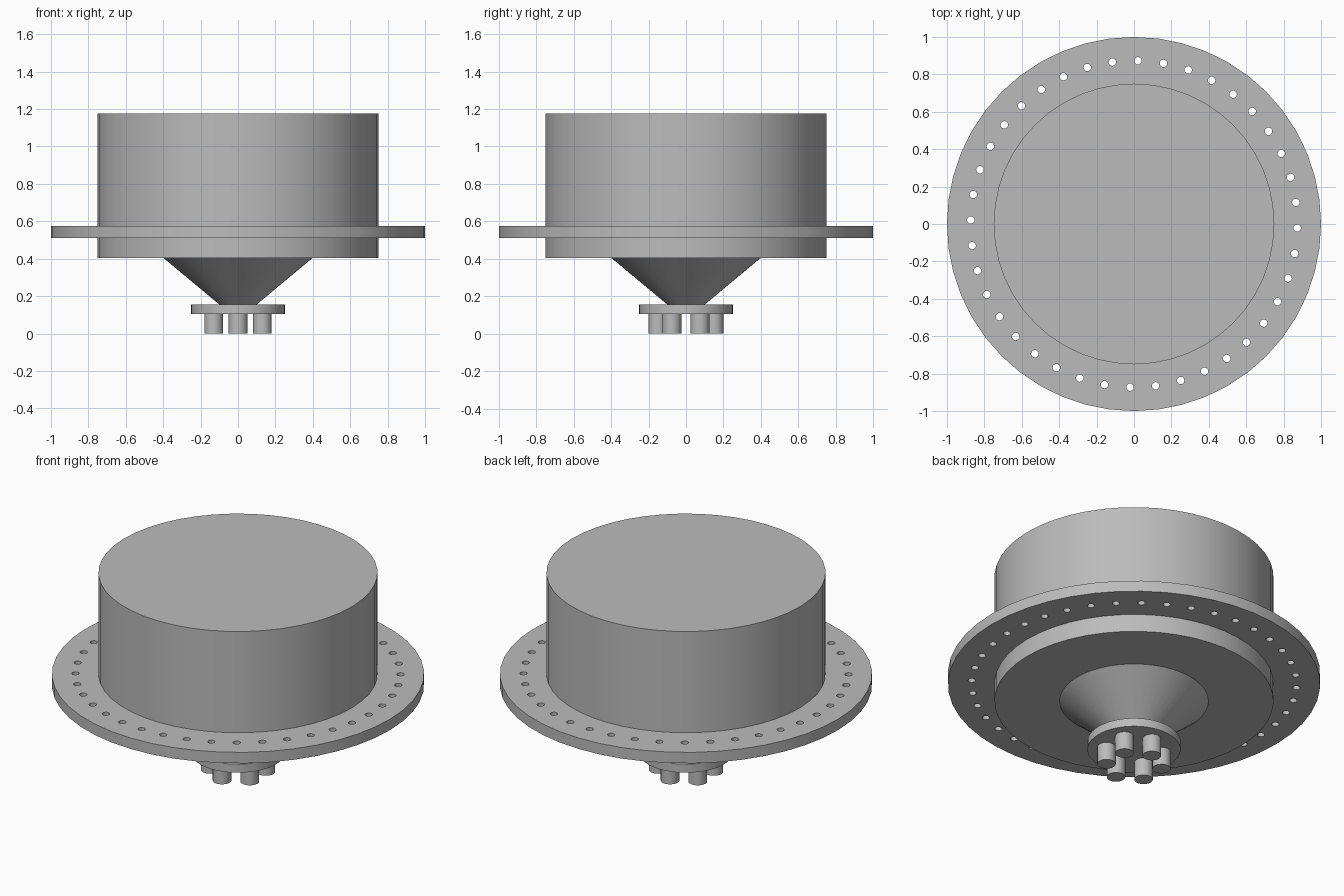
import bpy, bmesh
from math import pi, cos, sin, radians
from mathutils import Matrix, Vector

cube = bpy.data.objects.get("Cube")
if cube:
    bpy.data.objects.remove(cube, do_unlink=True)

# Single flat grey
grey = bpy.data.materials.new("plain grey")
grey.use_nodes = True
colour = (0.5, 0.5, 0.5, 1)
grey.diffuse_color = colour
grey.node_tree.nodes["Principled BSDF"].inputs["Base Color"].default_value = colour


def add_object(name, bm):
    bmesh.ops.recalc_face_normals(bm, faces=bm.faces)
    mesh = bpy.data.meshes.new(name)
    bm.to_mesh(mesh)
    bm.free()
    mesh.materials.append(grey)
    obj = bpy.data.objects.new(name, mesh)
    bpy.context.collection.objects.link(obj)
    return obj


def smooth(obj):
    bpy.ops.object.select_all(action="DESELECT")
    obj.select_set(True)
    bpy.context.view_layer.objects.active = obj
    bpy.ops.object.shade_smooth_by_angle(angle=radians(30))


def lathe(name, profile, sides, centre=(0, 0)):
    """Solid of revolution from (radius, height) points, capped at both ends."""
    bm = bmesh.new()
    rings = [[bm.verts.new((centre[0] + r * cos(2 * pi * i / sides),
                            centre[1] + r * sin(2 * pi * i / sides), z))
              for i in range(sides)] for r, z in profile]
    for low, high in zip(rings, rings[1:]):
        for i in range(sides):
            j = (i + 1) % sides
            bm.faces.new((low[i], low[j], high[j], high[i]))
    bm.faces.new(rings[0][::-1])
    bm.faces.new(rings[-1])
    return add_object(name, bm)


# Drum with its bolting flange, as one closed solid
housing = lathe("drum_and_flange", [
    (0.75, 0.405), (0.75, 0.51), (1.0, 0.51),
    (1.0, 0.575), (0.75, 0.575), (0.75, 1.175)], 48)

# Ring of bolt holes through the flange
bm = bmesh.new()
holes = 40
for k in range(holes):
    a = 2 * pi * k / holes - radians(1.4)
    place = Matrix.Translation(Vector((0.873 * cos(a), 0.873 * sin(a), 0.54)))
    bmesh.ops.create_cone(bm, cap_ends=True, segments=16, radius1=0.02,
                          radius2=0.02, depth=0.2, matrix=place)
cutter = add_object("bolt_hole_cutter", bm)
cutter.hide_render = True
cut = housing.modifiers.new("bolt holes", "BOOLEAN")
cut.object = cutter
cut.operation = "DIFFERENCE"
cut.solver = "EXACT"
bpy.context.view_layer.objects.active = housing
bpy.ops.object.modifier_apply(modifier=cut.name)
bpy.data.objects.remove(cutter, do_unlink=True)
smooth(housing)

# Funnel and end plate below the drum
smooth(lathe("funnel", [(0.1, 0.155), (0.4, 0.405)], 48))
smooth(lathe("end_plate", [(0.25, 0.105), (0.25, 0.155)], 48))

# Six short pipes under the end plate
for k in range(6):
    a = radians(30 + 60 * k)
    smooth(lathe(f"outlet_pipe_{k + 1}", [(0.05, 0), (0.05, 0.105)], 24,
                 (0.15 * cos(a), 0.15 * sin(a))))
